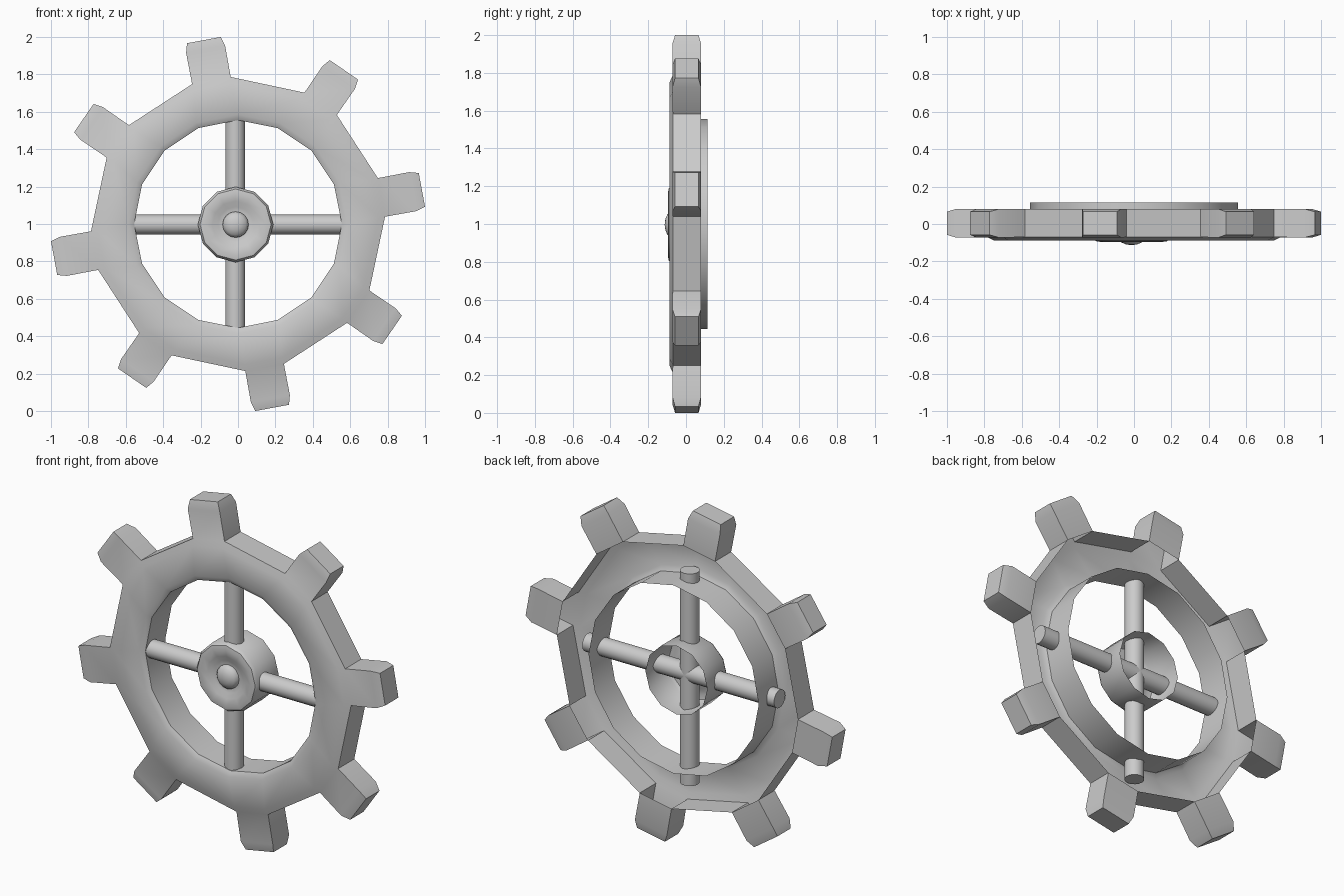
import bpy, bmesh, math
from mathutils import Vector

if "Cube" in bpy.data.objects:
    bpy.data.objects.remove(bpy.data.objects["Cube"])

TOOTH_ANGLE = math.radians(10.5)   # direction of the first tooth
CX, CZ = -0.013, 0.997             # hub centre


def finish(name, bm, angle=40):
    bmesh.ops.recalc_face_normals(bm, faces=bm.faces)
    me = bpy.data.meshes.new(name)
    bm.to_mesh(me)
    bm.free()
    ob = bpy.data.objects.new(name, me)
    bpy.context.collection.objects.link(ob)
    bpy.ops.object.select_all(action='DESELECT')
    ob.select_set(True)
    bpy.context.view_layer.objects.active = ob
    bpy.ops.object.shade_smooth_by_angle(angle=math.radians(angle))
    return ob


def bridge(bm, a, b, skip=()):
    n = len(a)
    for i in range(n):
        if i not in skip:
            bm.faces.new((a[i], a[(i + 1) % n], b[(i + 1) % n], b[i]))


def tooth_point(k, radial, side, y):
    a = TOOTH_ANGLE + k * math.pi / 4
    return Vector((radial * math.cos(a) - side * math.sin(a), y,
                   1 + radial * math.sin(a) + side * math.cos(a)))


def outer_ring(bm, radial, side, y):
    return [bm.verts.new(tooth_point(k, radial, s * side, y))
            for k in range(8) for s in (-1, 1)]


def round_ring(bm, r, y, n, cx=0.0, cz=1.0):
    return [bm.verts.new((cx + r * math.cos(2 * math.pi * i / n), y,
                          cz + r * math.sin(2 * math.pi * i / n))) for i in range(n)]


# Rim: hollow channel, open at the back, with eight teeth grown from its outer wall
bm = bmesh.new()
back = outer_ring(bm, 0.78, 0.105, 0.08)
front = outer_ring(bm, 0.78, 0.105, -0.07)
rings = [front,
         outer_ring(bm, 0.745, 0.10, -0.087),
         round_ring(bm, 0.585, -0.088, 16),
         round_ring(bm, 0.555, -0.07, 16),
         round_ring(bm, 0.555, 0.115, 16)]
bridge(bm, back, front, skip=range(0, 16, 2))
for a, b in zip(rings, rings[1:]):
    bridge(bm, a, b)
for k in range(8):
    i = 2 * k
    loop = [back[i], back[i + 1], front[i + 1], front[i]]
    for radial, side, y0, y1 in ((0.95, 0.106, 0.08, -0.072), (1.0, 0.092, 0.066, -0.058)):
        nxt = [bm.verts.new(tooth_point(k, radial, s * side, y))
               for s, y in ((-1, y0), (1, y0), (1, y1), (-1, y1))]
        bridge(bm, loop, nxt)
        loop = nxt
    bm.faces.new(loop)
finish("toothed_rim", bm, 45)

# Hub: open-backed drum with a dished front and a central dome
bm = bmesh.new()
profile = [(0.202, 0.108), (0.202, -0.075), (0.19, -0.092), (0.165, -0.096),
           (0.125, -0.088), (0.095, -0.074), (0.07, -0.071)]
rings = [round_ring(bm, r, y, 12, CX, CZ) for r, y in profile]
for a, b in zip(rings, rings[1:]):
    bridge(bm, a, b)
bm.faces.new(rings[-1])
finish("hub", bm, 40)

bm = bmesh.new()
rings = [round_ring(bm, r, y, 16, CX, CZ)
         for r, y in ((0.07, -0.069), (0.068, -0.083), (0.055, -0.098), (0.03, -0.109))]
for a, b in zip(rings, rings[1:]):
    bridge(bm, a, b)
tip = bm.verts.new((CX, -0.113, CZ))
for i in range(16):
    bm.faces.new((rings[-1][i], rings[-1][(i + 1) % 16], tip))
finish("hub_dome", bm, 60)


# Crossed spokes, their ends poking through the inner wall into the channel
def spoke(name, location, rotation):
    bpy.ops.mesh.primitive_cylinder_add(vertices=16, radius=0.053, depth=1.25,
                                        location=location, rotation=rotation)
    bpy.context.object.name = name
    bpy.ops.object.shade_smooth_by_angle(angle=math.radians(40))


spoke("spoke_horizontal", (0.025, -0.015, 0.997), (0, math.pi / 2, 0))
spoke("spoke_vertical", (-0.015, -0.015, 0.975), (0, 0, 0))
